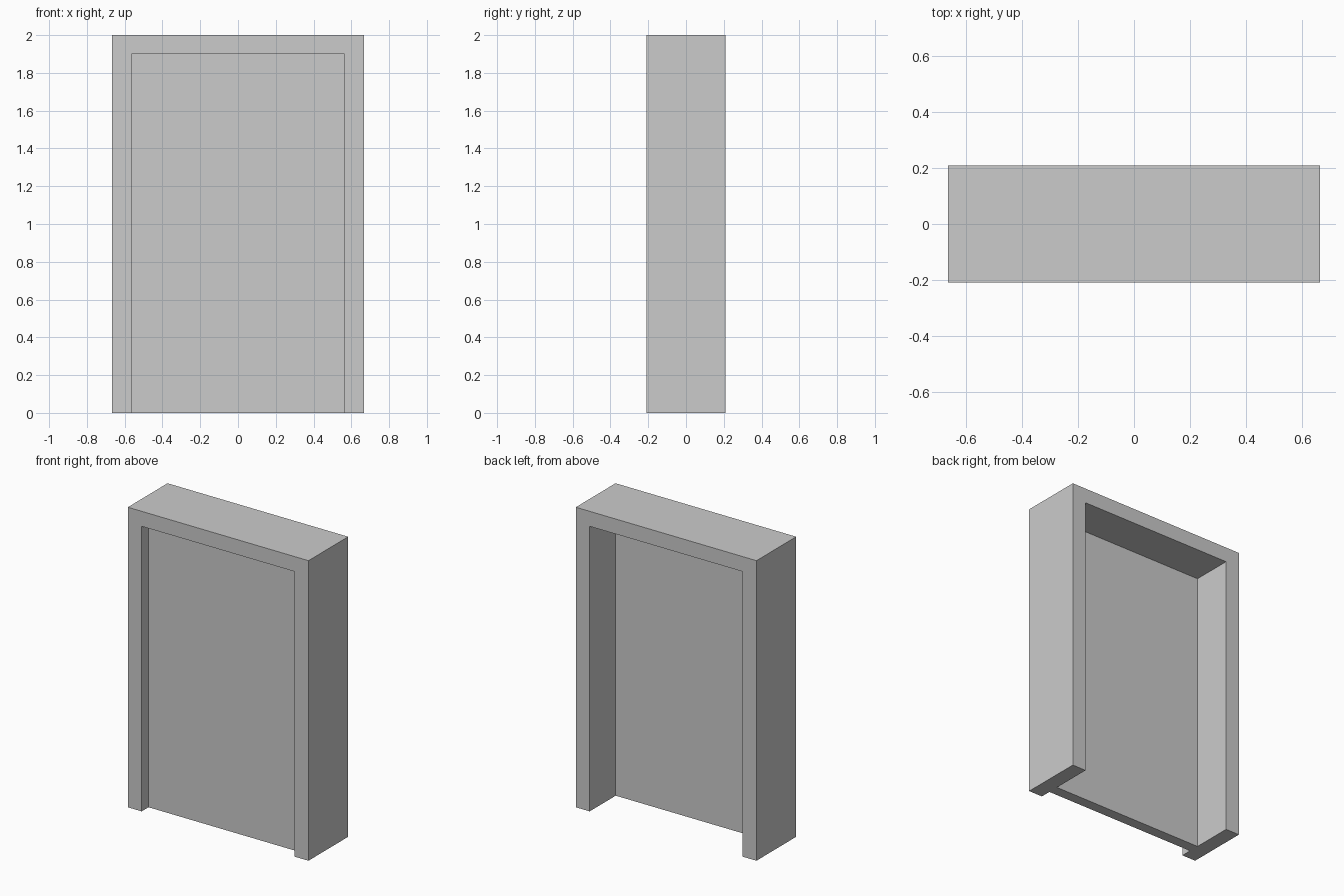
import bpy

if "Cube" in bpy.data.objects:
    bpy.data.objects.remove(bpy.data.objects["Cube"])

W, D, H = 0.666, 0.209, 2.0                   # half width, half depth, height
OPEN_W, OPEN_H = 0.564, 1.9                   # half width and height of the opening
PANEL_FRONT, PANEL_BACK = -0.137, -0.065      # y of the closed panel's two faces


def box(name, x, y0, y1, z0, z1):
    bpy.ops.mesh.primitive_cube_add(size=1, location=(0, (y0 + y1) / 2, (z0 + z1) / 2))
    ob = bpy.context.object
    ob.name = name
    ob.scale = (2 * x, y1 - y0, z1 - z0)
    bpy.ops.object.transform_apply(location=True, rotation=False, scale=True)
    return ob


# Solid door block
door = box("door_frame_with_panel", W, -D, D, 0, H)

# Shallow front recess and deep back recess leave the frame and panel as one solid
recesses = [
    box("front_recess_cutter", OPEN_W, -D - 0.1, PANEL_FRONT, -0.1, OPEN_H),
    box("back_recess_cutter", OPEN_W, PANEL_BACK, D + 0.1, -0.1, OPEN_H),
]
bpy.context.view_layer.objects.active = door
for cutter in recesses:
    cutter.hide_render = True
    mod = door.modifiers.new(cutter.name, 'BOOLEAN')
    mod.operation = 'DIFFERENCE'
    mod.solver = 'EXACT'
    mod.object = cutter
    bpy.ops.object.modifier_apply(modifier=mod.name)
    bpy.data.objects.remove(cutter, do_unlink=True)
